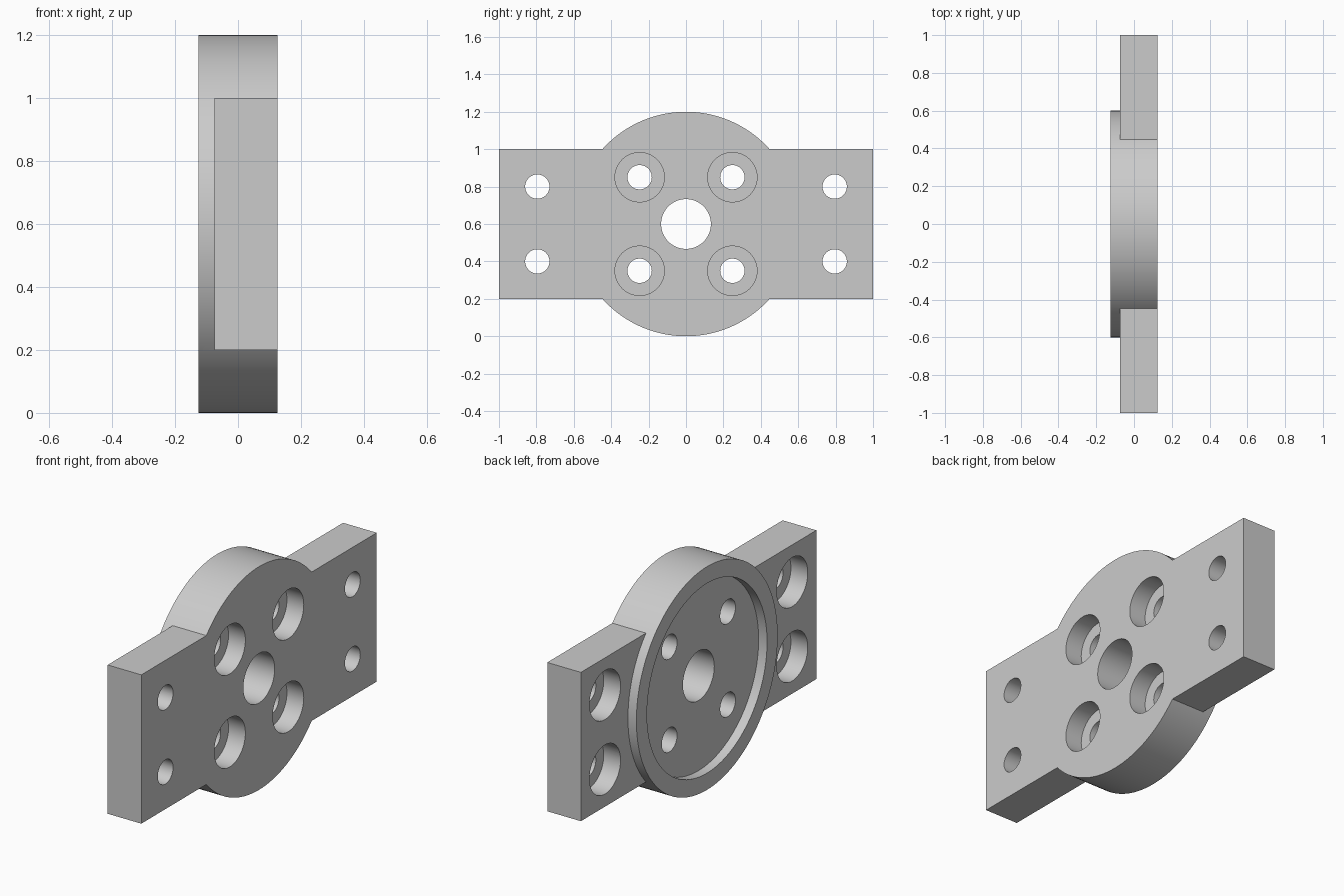
import bpy
import math

cube = bpy.data.objects.get("Cube")
if cube:
    bpy.data.objects.remove(cube, do_unlink=True)

MID_Z = 0.6                    # height of the central axis
BACK, FACE, FRONT = -0.125, -0.075, 0.125   # main planes along x

metal = bpy.data.materials.new("light_grey_metal")
metal.use_nodes = True
GREY = (0.6, 0.6, 0.6, 1)
metal.diffuse_color = GREY
metal.node_tree.nodes["Principled BSDF"].inputs["Base Color"].default_value = GREY


def cylinder(name, radius, x0, x1, y=0, z=MID_Z, sides=64):
    """Cylinder along x, from x0 to x1."""
    bpy.ops.mesh.primitive_cylinder_add(
        vertices=sides, radius=radius, depth=x1 - x0,
        location=((x0 + x1) / 2, y, z), rotation=(0, math.pi / 2, 0))
    obj = bpy.context.object
    obj.name = name
    return obj


def combine(body, tool, operation):
    """Apply a boolean to the body and discard the tool."""
    mod = body.modifiers.new(operation.lower(), 'BOOLEAN')
    mod.operation = operation
    mod.solver = 'EXACT'
    mod.object = tool
    bpy.context.view_layer.objects.active = body
    bpy.ops.object.modifier_apply(modifier=mod.name)
    bpy.data.objects.remove(tool, do_unlink=True)


# Rectangular mounting plate
bpy.ops.mesh.primitive_cube_add(size=1, location=((FACE + FRONT) / 2, 0, MID_Z))
plate = bpy.context.object
plate.name = "flange_plate"
plate.scale = (FRONT - FACE, 2, 0.8)
bpy.ops.object.transform_apply(location=True, rotation=True, scale=True)
plate.data.materials.append(metal)

# Round hub, flush with the plate on one side and proud on the other
combine(plate, cylinder("hub", 0.6, BACK, FRONT, sides=128), 'UNION')

# Shallow round recess and central bore
combine(plate, cylinder("recess", 0.51, BACK - 0.1, FACE, sides=128), 'DIFFERENCE')
combine(plate, cylinder("bore", 0.133, -0.3, 0.3), 'DIFFERENCE')

# Counterbored bolt holes: hub ones open to +x, plate ones open to -x
for side in (-1, 1):
    for level in (-1, 1):
        for y, dz, x0, x1 in ((0.248, 0.25, 0.025, 0.3), (0.795, 0.2, -0.3, 0.025)):
            at = dict(y=side * y, z=MID_Z + level * dz)
            combine(plate, cylinder("bolt_hole", 0.065, -0.4, 0.4, **at), 'DIFFERENCE')
            combine(plate, cylinder("counterbore", 0.132, x0, x1, **at), 'DIFFERENCE')

# Smooth round walls, crisp edges
bpy.ops.object.select_all(action='DESELECT')
plate.select_set(True)
bpy.context.view_layer.objects.active = plate
bpy.ops.object.shade_smooth_by_angle(angle=math.radians(30))
